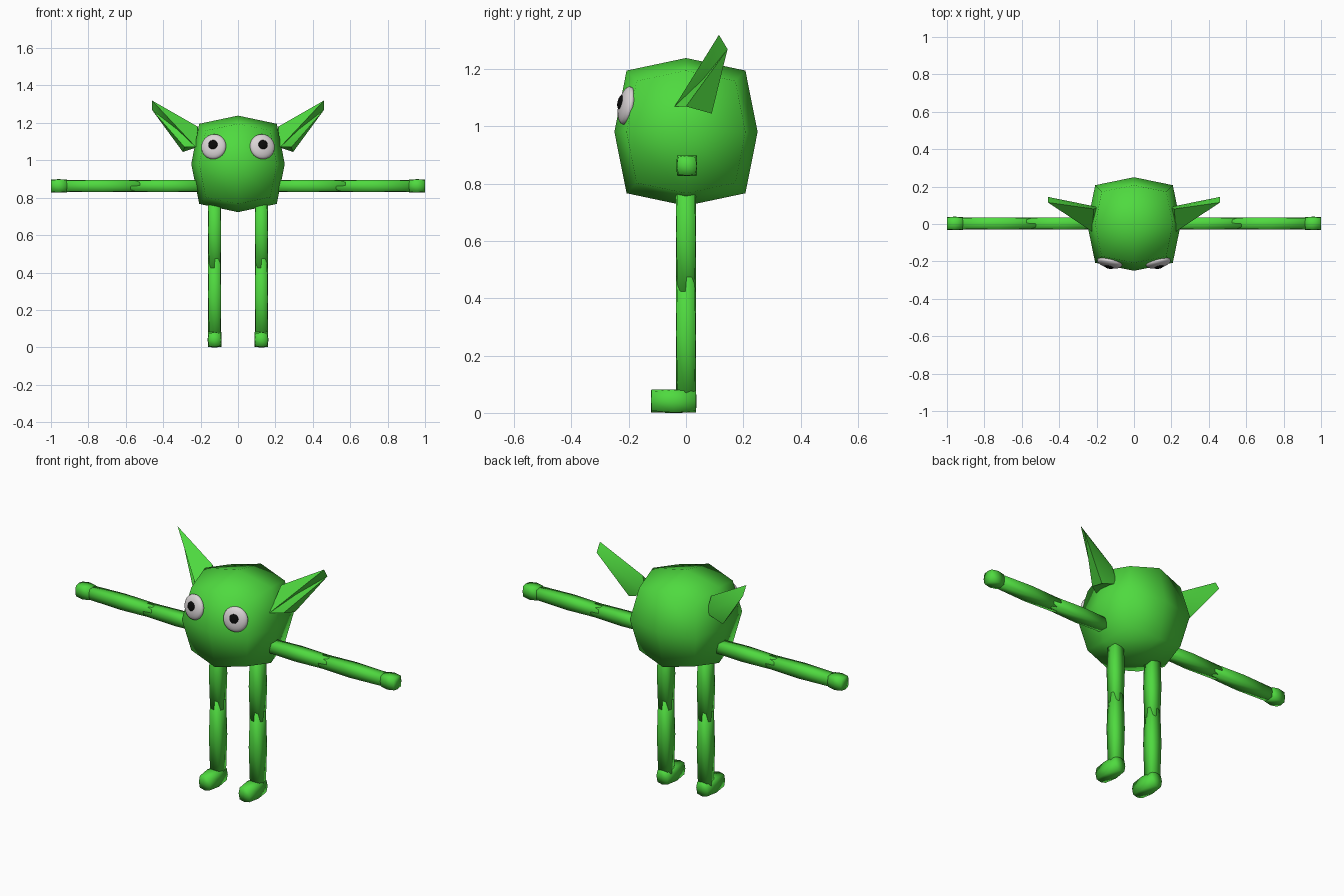
import bpy, bmesh, math
from mathutils import Vector

if "Cube" in bpy.data.objects:
    bpy.data.objects.remove(bpy.data.objects["Cube"])


def material(name, rgb):
    m = bpy.data.materials.new(name)
    m.diffuse_color = (*rgb, 1)
    m.use_nodes = True
    m.node_tree.nodes["Principled BSDF"].inputs["Base Color"].default_value = m.diffuse_color
    return m


GREEN = material("skin_green", (0.078, 0.70, 0.05))
WHITE = material("eye_white", (0.70, 0.66, 0.67))
BLACK = material("pupil_black", (0.003, 0.003, 0.003))


def finish(bm, name, mat, smooth_angle=None):
    bmesh.ops.recalc_face_normals(bm, faces=bm.faces)
    me = bpy.data.meshes.new(name)
    bm.to_mesh(me)
    bm.free()
    ob = bpy.data.objects.new(name, me)
    bpy.context.collection.objects.link(ob)
    me.materials.append(mat)
    bpy.ops.object.select_all(action='DESELECT')
    bpy.context.view_layer.objects.active = ob
    ob.select_set(True)
    if smooth_angle is None:
        bpy.ops.object.shade_smooth()
    else:
        bpy.ops.object.shade_smooth_by_angle(angle=math.radians(smooth_angle))
    return ob


def soft_box(name, center, half, edge, corner, axis=None):
    """Cube split once per side, with its edges and corners pulled inwards.
    Along the optional long axis the pull is kept small."""
    bm = bmesh.new()
    bmesh.ops.create_cube(bm, size=2)
    bmesh.ops.subdivide_edges(bm, edges=bm.edges[:], cuts=1, use_grid_fill=True)
    for v in bm.verts:
        n = sum(abs(c) > 0.5 for c in v.co)
        f = {1: 1.0, 2: edge, 3: corner}[n]
        for i in range(3):
            k = 1 - (1 - f) * 0.15 if i == axis else f
            v.co[i] = center[i] + v.co[i] * half[i] * k
    return finish(bm, name, GREEN)


# Round boxy body
soft_box("body", (0, 0, 0.981), (0.25, 0.25, 0.258), 0.83, 0.69)

for side, s in (("right", 1), ("left", -1)):
    # Arm segments, overlapping at the elbow: start, end, half thickness
    for part, a, b, t in (("upper_arm", 0.16, 0.59, 0.033),
                          ("forearm", 0.51, 0.94, 0.033),
                          ("hand", 0.915, 1.0, 0.036)):
        soft_box(f"{side}_{part}", (s * (a + b) / 2, 0.003, 0.863),
                 ((b - a) / 2, t, t), 0.97, 0.84, 0)

    # Leg segments, overlapping at the knee
    for part, a, b in (("thigh", 0.41, 0.82), ("shin", 0.05, 0.49)):
        soft_box(f"{side}_{part}", (s * 0.125, 0, (a + b) / 2),
                 (0.035, 0.035, (b - a) / 2), 0.97, 0.84, 2)
    soft_box(f"{side}_foot", (s * 0.125, -0.043, 0.041),
             (0.037, 0.079, 0.041), 0.97, 0.82, 1)

    # Pointed ear with a hollow front
    pts = {
        "tip_top": (0.46, 0.115, 1.32), "tip_low": (0.46, 0.145, 1.27),
        "top": (0.215, 0.08, 1.18), "front": (0.225, -0.04, 1.07),
        "mid": (0.285, 0.0, 1.07), "low": (0.295, 0.09, 1.045),
        "root": (0.19, 0.09, 1.08), "hollow": (0.325, 0.06, 1.165),
    }
    bm = bmesh.new()
    v = {k: bm.verts.new((s * x, y, z)) for k, (x, y, z) in pts.items()}
    for keys in ("front tip_top hollow", "tip_top tip_low hollow",
                 "tip_low mid hollow", "mid front hollow",
                 "mid tip_low low", "low tip_low root",
                 "tip_low tip_top top", "tip_low top root",
                 "top tip_top front", "top front root",
                 "front mid root", "mid low root"):
        bm.faces.new([v[k] for k in keys.split()])
    finish(bm, f"{side}_ear", GREEN, 40)

    # Flattened eye and pupil, tilted to lie on the face
    tilt = (math.radians(-11), 0, s * math.radians(13))
    for part, loc, r, depth, mat in (
            ("eye", (0.13, -0.207, 1.073), 0.068, 0.026, WHITE),
            ("pupil", (0.134, -0.229, 1.084), 0.025, 0.009, BLACK)):
        bm = bmesh.new()
        bmesh.ops.create_uvsphere(bm, u_segments=24, v_segments=12, radius=1)
        for vert in bm.verts:
            x, y, z = vert.co
            vert.co = Vector((x * r, z * depth, y * r))
        ob = finish(bm, f"{side}_{part}", mat)
        ob.location = (s * loc[0], loc[1], loc[2])
        ob.rotation_euler = tilt
